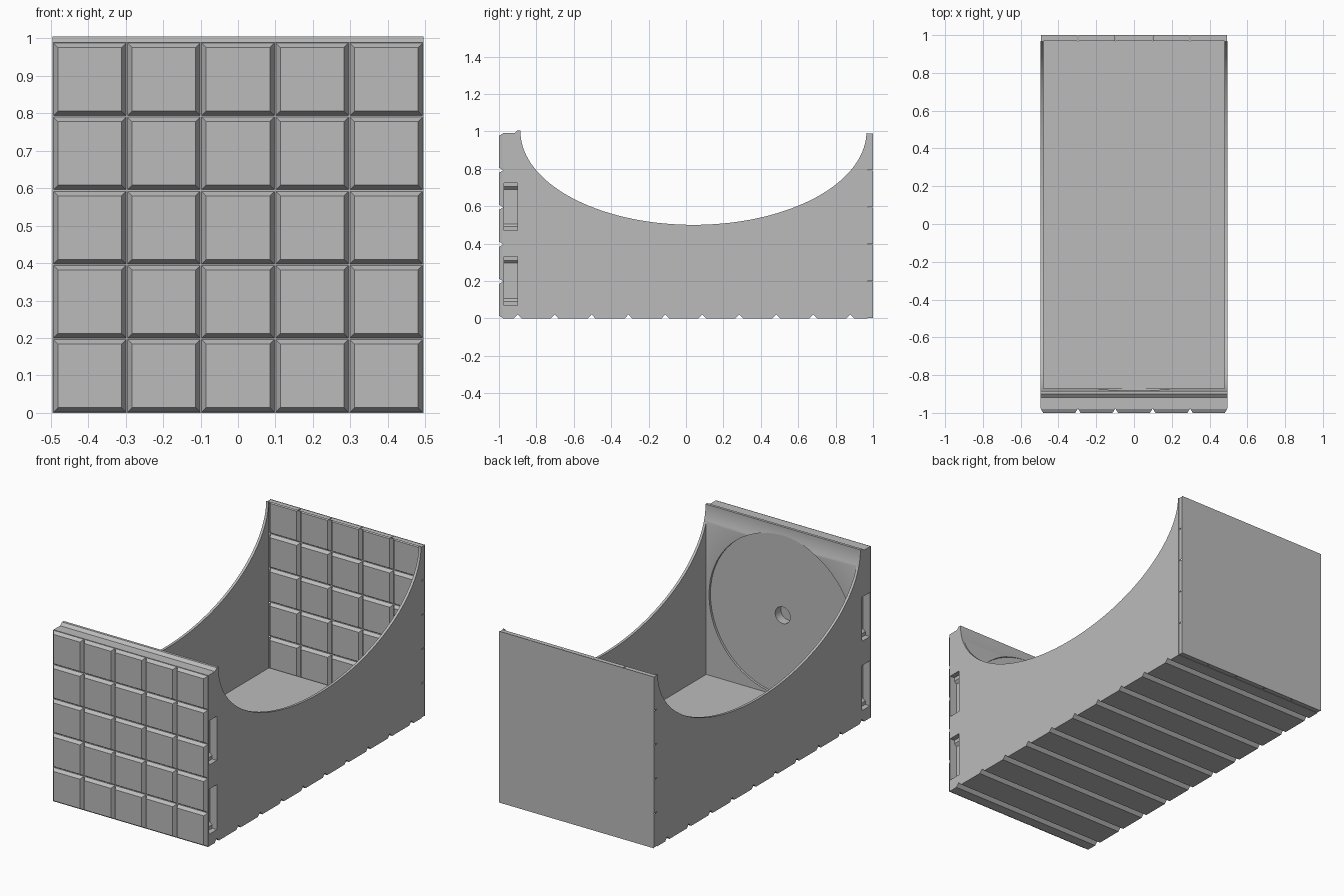
import bpy, bmesh, math
from mathutils import Matrix, Vector

cube = bpy.data.objects.get("Cube")
if cube:
    bpy.data.objects.remove(cube, do_unlink=True)

grey = bpy.data.materials.new("plain_grey")
grey.use_nodes = True
grey.diffuse_color = (0.5, 0.5, 0.5, 1)
grey.node_tree.nodes["Principled BSDF"].inputs["Base Color"].default_value = (0.5, 0.5, 0.5, 1)

HALF = 0.495          # half width
TOP = 0.99            # height of the walls
INNER_FRONT = -0.87   # inner face of the front wall
INNER_BACK = 0.97     # inner face of the back wall
FLOOR = 0.03
SIDE = 0.015          # side wall thickness


def finish(bm, name):
    bmesh.ops.recalc_face_normals(bm, faces=bm.faces)
    mesh = bpy.data.meshes.new(name)
    bm.to_mesh(mesh)
    bm.free()
    mesh.materials.append(grey)
    obj = bpy.data.objects.new(name, mesh)
    bpy.context.collection.objects.link(obj)
    return obj


def extrude(name, points, axis, start, end):
    """Extrude a profile: (y, z) points along x, or (x, z) points along y."""
    bm = bmesh.new()
    if axis == "x":
        verts = [bm.verts.new((start, a, b)) for a, b in points]
        move = Vector((end - start, 0, 0))
    else:
        verts = [bm.verts.new((a, start, b)) for a, b in points]
        move = Vector((0, end - start, 0))
    face = bm.faces.new(verts)
    grown = bmesh.ops.extrude_face_region(bm, geom=[face], use_keep_orig=True)
    new = [g for g in grown["geom"] if isinstance(g, bmesh.types.BMVert)]
    bmesh.ops.translate(bm, verts=new, vec=move)
    return finish(bm, name)


def disc(name, radius, y0, y1):
    """Cylinder along y, centred on the front wall."""
    bm = bmesh.new()
    place = Matrix.Translation((0, (y0 + y1) / 2, TOP / 2)) @ Matrix.Rotation(math.pi / 2, 4, "X")
    bmesh.ops.create_cone(bm, cap_ends=True, segments=64, radius1=radius,
                          radius2=radius, depth=y1 - y0, matrix=place)
    return finish(bm, name)


def cut(obj, cutter):
    cutter.hide_render = True
    mod = obj.modifiers.new("cut", "BOOLEAN")
    mod.operation = "DIFFERENCE"
    mod.solver = "EXACT"
    mod.object = cutter
    bpy.context.view_layer.objects.active = obj
    bpy.ops.object.modifier_apply(modifier=mod.name)
    bpy.data.objects.remove(cutter, do_unlink=True)


def tiled_panel(name, y, turn, relief, thickness):
    """Five by five bevelled tiles, raised or sunk, on a closed slab."""
    bm = bmesh.new()
    bmesh.ops.create_grid(bm, x_segments=5, y_segments=5, size=HALF)
    rim = [e for e in bm.edges if e.is_boundary]
    tiles = list(bm.faces)
    bmesh.ops.inset_individual(bm, faces=tiles, thickness=0.003, depth=0)
    bmesh.ops.inset_individual(bm, faces=tiles, thickness=0.017, depth=relief)
    skirt = bmesh.ops.extrude_edge_only(bm, edges=rim)["geom"]
    low = [g for g in skirt if isinstance(g, bmesh.types.BMVert)]
    bmesh.ops.translate(bm, verts=low, vec=(0, 0, -thickness))
    bmesh.ops.holes_fill(bm, edges=[e for e in bm.edges if e.is_boundary], sides=0)
    bm.transform(Matrix.Translation((0, y, TOP / 2)) @ Matrix.Rotation(turn, 4, "X"))
    return finish(bm, name)


def scoop(y0, y1, steps):
    """Points of the elliptical scoop between two y positions, front to back."""
    a0 = math.acos((y0 - 0.04) / 0.925)
    a1 = math.acos((y1 - 0.04) / 0.925)
    angles = [a0 + (a1 - a0) * i / steps for i in range(steps + 1)]
    return [(0.04 + 0.925 * math.cos(a), 1 - 0.5 * math.sin(a)) for a in angles]


def underside(y0, y1):
    """Bottom line with V grooves, running front to back."""
    pts = [(y0, 0)]
    for i in range(10):
        y = -0.9 + 0.1975 * i
        if y0 < y < y1:
            pts += [(y - 0.02, 0), (y, 0.021), (y + 0.02, 0)]
    return pts + [(y1, 0)]


# Floor with grooved underside
extrude("floor", underside(INNER_FRONT, INNER_BACK)
        + [(INNER_BACK, FLOOR), (INNER_FRONT, FLOOR)], "x", -HALF + SIDE, HALF - SIDE)

# Side walls with the scooped top edge
side = underside(INNER_FRONT, INNER_BACK) + [(INNER_BACK, TOP), (0.965, TOP)]
side += scoop(INNER_FRONT, 0.9649, 72)[::-1]
extrude("left_wall", side, "x", HALF - SIDE, HALF)
extrude("right_wall", side, "x", -HALF, -HALF + SIDE)

# Thick front wall with lip and curved inner top
front = underside(-0.978, INNER_FRONT) + scoop(-0.885, INNER_FRONT, 12)[::-1]
front += [(-0.885, 1.005), (-0.9, 1.005), (-0.918, TOP), (-0.978, TOP)]
front_wall = extrude("front_wall", front, "x", -HALF, HALF)

# Round recess and centre hole on its inner face
cut(front_wall, disc("recess_cutter", 0.462, -0.883, -0.8))
cut(front_wall, disc("hole_cutter", 0.048, -0.935, -0.8))

# Stepped slots on both ends of the front wall
for s in (1, -1):
    for low, high in ((0.07, 0.33), (0.47, 0.725)):
        slot = [(0.52, low), (0.465, low), (0.465, low + 0.02), (0.45, low + 0.035),
                (0.45, high - 0.035), (0.465, high - 0.02), (0.465, high), (0.52, high)]
        cut(front_wall, extrude("slot_cutter", [(s * x, z) for x, z in slot],
                                "y", -0.973, -0.9))

# Raised tiles on the front, matching sunk tiles on the back
tiled_panel("front_tiles", -0.98, math.pi / 2, 0.02, 0.004)
tiled_panel("back_wall", 1.0, -math.pi / 2, -0.02, 1.0 - INNER_BACK)

# Smooth curves, sharp corners
bpy.ops.object.select_all(action="DESELECT")
for obj in bpy.context.collection.objects:
    if obj.type == "MESH" and grey.name in obj.data.materials:
        obj.select_set(True)
        bpy.context.view_layer.objects.active = obj
bpy.ops.object.shade_smooth_by_angle(angle=math.radians(25))
